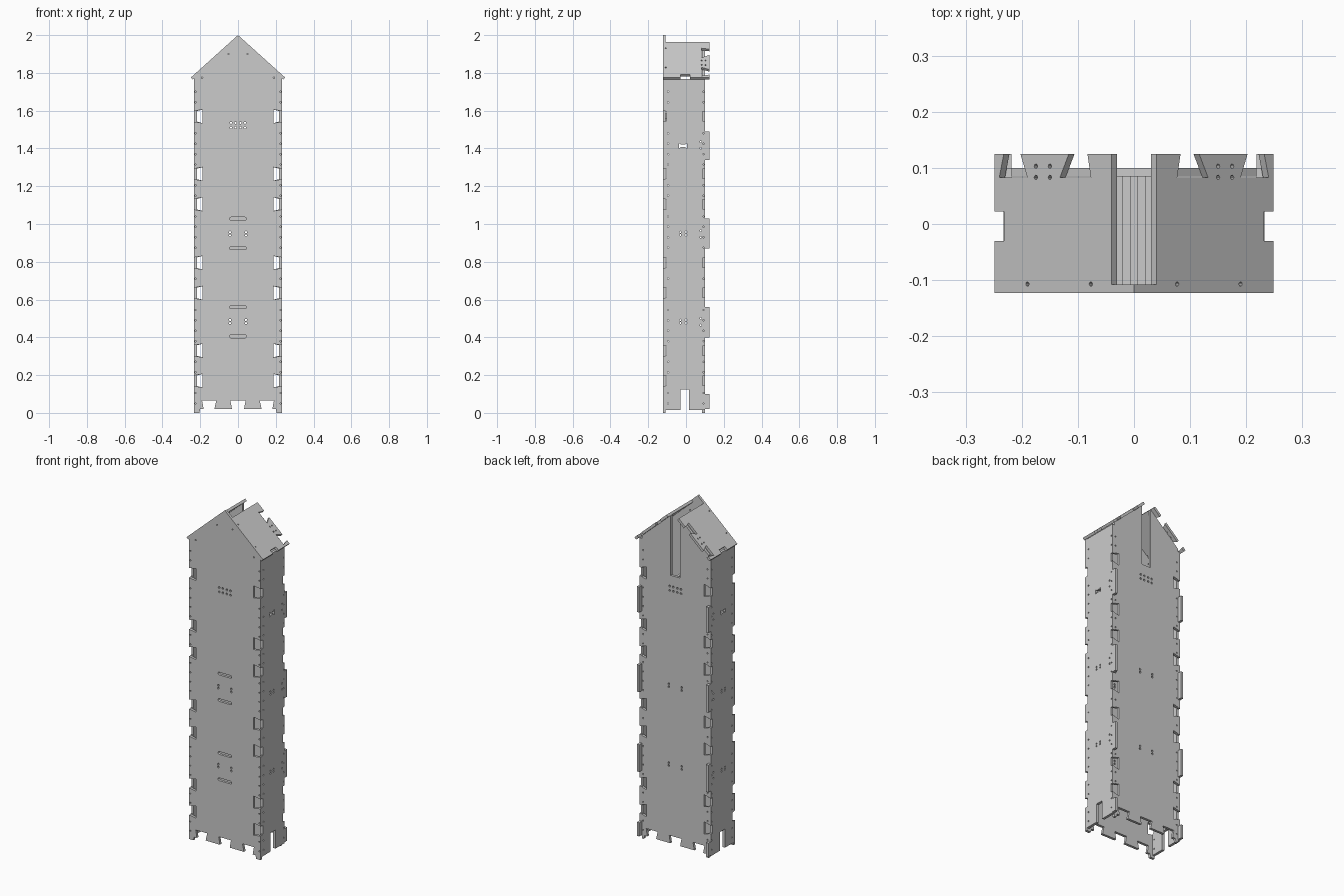
import bpy, bmesh, math
from mathutils import Matrix, Vector

if "Cube" in bpy.data.objects:
    bpy.data.objects.remove(bpy.data.objects["Cube"])

T = 0.015                                   # board thickness
NOTCH_Z = [0.17, 0.33, 0.635, 0.795, 1.105, 1.265, 1.57]
TABS = [(0.02, 0.10), (0.40, 0.56), (0.87, 1.03), (1.34, 1.49)]
SLOPE = 0.9


def panel(name, outline, holes, origin, e1, e2, thick=T):
    """Flat board cut from a filled 2D profile, centred on its mid plane."""
    cu = bpy.data.curves.new(name, 'CURVE')
    cu.dimensions = '2D'
    cu.fill_mode = 'BOTH'
    cu.extrude = thick / 2
    for pts in [outline] + holes:
        sp = cu.splines.new('POLY')
        sp.points.add(len(pts) - 1)
        for p, (a, b) in zip(sp.points, pts):
            p.co = (a, b, 0, 1)
        sp.use_cyclic_u = True
    tmp = bpy.data.objects.new(name + "_profile", cu)
    bpy.context.collection.objects.link(tmp)
    dg = bpy.context.evaluated_depsgraph_get()
    me = bpy.data.meshes.new_from_object(tmp.evaluated_get(dg))
    bpy.data.objects.remove(tmp)
    e1, e2 = Vector(e1).normalized(), Vector(e2).normalized()
    m = Matrix((e1, e2, e1.cross(e2))).transposed().to_4x4()
    m.translation = Vector(origin)
    bm = bmesh.new()
    bm.from_mesh(me)
    bmesh.ops.remove_doubles(bm, verts=bm.verts, dist=1e-5)
    bm.transform(m)
    bmesh.ops.recalc_face_normals(bm, faces=bm.faces)
    for f in bm.faces:
        f.smooth = False
    bm.to_mesh(me)
    bm.free()
    ob = bpy.data.objects.new(name, me)
    bpy.context.collection.objects.link(ob)
    return ob


def hole(a, b, r=0.005, n=10):
    return [(a + r * math.cos(2 * math.pi * i / n), b + r * math.sin(2 * math.pi * i / n)) for i in range(n)]


def slot(a, b, half, r=0.008, n=6):
    pts = []
    for s, start in ((1, -math.pi / 2), (-1, math.pi / 2)):
        for i in range(n + 1):
            t = start + math.pi * i / n
            pts.append((a + s * (half - r) + r * math.cos(t), b + r * math.sin(t)))
    return pts


def edge_zs():
    zs = [0.05 + 0.055 * i for i in range(31)]
    return [z for z in zs if all(abs(z - n) > 0.045 for n in NOTCH_Z)]


def gable(w, back):
    """Gabled outline: toothed bottom, dovetail notches up the edges."""
    half = [(0, .065), (.04, .065), (.032, .02), (.125, .02), (.115, .065),
            (.19, .065), (.182, .02), (.2, .02), (.205, 0), (w, 0)]
    for z in NOTCH_Z:
        half += [(w, z - .028), (.187, z - .036), (.187, z + .036), (w, z + .028)]
    half.append((w, 1.98 - SLOPE * w))
    if back:
        half += [(.03, 1.98 - SLOPE * .03), (.03, 1.6), (0, 1.6)]
    else:
        half.append((0, 1.98))
    return half + [(-x, z) for x, z in reversed(half) if x > 0]


def gable_holes(w):
    hs = [hole(x, z, .006) for x in (-.037, -.013, .013, .037) for z in (1.51, 1.535)]
    hs += [hole(x, z, .006) for x in (-.042, .042) for z in (.475, .492, .94, .957)]
    hs += [hole(s * (w - .008), z, .004, 8) for s in (1, -1) for z in edge_zs()]
    return hs


# front and back boards
slots = [slot(0, z, .045) for z in (.405, .56, .872, 1.028)]
gable_trim = [hole(s * x, 1.945 - SLOPE * x, .004, 8) for s in (1, -1) for x in (.05, .19)]
panel("front_board", gable(.233, False), gable_holes(.233) + slots + gable_trim,
      (0, -.1155, 0), (1, 0, 0), (0, 0, 1))
panel("back_board", gable(.218, True), gable_holes(.218),
      (0, .0925, 0), (1, 0, 0), (0, 0, 1))

# side boards: bottom slot, rear tabs, small edge notches
side = [(-.108, .015), (-.03, .015), (-.03, .125), (.017, .125), (.017, .015), (.1, .015)]
steps = [(a, b, .125) for a, b in TABS] + [(z - .025, z + .025, .088) for z in NOTCH_Z]
for a, b, y in sorted(steps):
    side += [(.1, a), (y, a), (y, b), (.1, b)]
side += [(.1, 1.768), (-.108, 1.768)]
for z in reversed(NOTCH_Z):
    side += [(-.108, z + .025), (-.102, z + .025), (-.102, z - .025), (-.108, z - .025)]
side_holes = [[(-.037, 1.4), (-.027, 1.407), (-.005, 1.407), (.005, 1.4), (.005, 1.428),
               (-.005, 1.421), (-.027, 1.421), (-.037, 1.428)]]
side_holes += [hole(y, z) for y in (-.03, 0) for z in (.476, .491, .942, .957)]
side_holes += [hole(.078, z) for z in (.465, .5, .93, .965, 1.4, 1.435)]
side_holes += [hole(y, z, .004, 8) for y in (-.095, .093) for z in edge_zs()]
for label, s in (("right", 1), ("left", -1)):
    panel(label + "_side_board", side, side_holes, (s * .2255, 0, 0), (0, 1, 0), (0, 0, 1))

# roof boards: ridge opening, eave notch, dovetailed rear edge
roof = [(0, -.123), (.249, -.123), (.249, -.03), (.232, -.03), (.232, .022), (.249, .022),
        (.249, .125), (.232, .125), (.24, .083), (.19, .083), (.2025, .125), (.116, .125),
        (.132, .083), (.077, .083), (.083, .125), (.04, .125), (.04, -.108), (0, -.108)]
roof_holes = [(.175, .083), (.15, .083), (.175, .103), (.15, .103), (.19, -.107), (.077, -.107)]
k = math.hypot(1, SLOPE)
for label, s in (("right", 1), ("left", -1)):
    n = Vector((s * SLOPE, 0, 1)).normalized()
    panel(label + "_roof_board", [(h * k, y) for h, y in roof],
          [hole(h * k, y, .004, 8) for h, y in roof_holes],
          Vector((0, 0, 2.0)) - n * T / 2, (s, 0, -SLOPE), (0, 1, 0))

# landing shelf behind the rear opening, with two runners
def bar(name, x0, x1, z0, z1):
    panel(name, [(x0, -.108), (x1, -.108), (x1, .085), (x0, .085)], [],
          (0, 0, (z0 + z1) / 2), (1, 0, 0), (0, 1, 0), z1 - z0)

bar("shelf", -.05, .05, 1.545, 1.56)
for label, s in (("right", 1), ("left", -1)):
    x = s * .014
    bar(label + "_shelf_runner", x - .0075, x + .0075, 1.56, 1.585)
